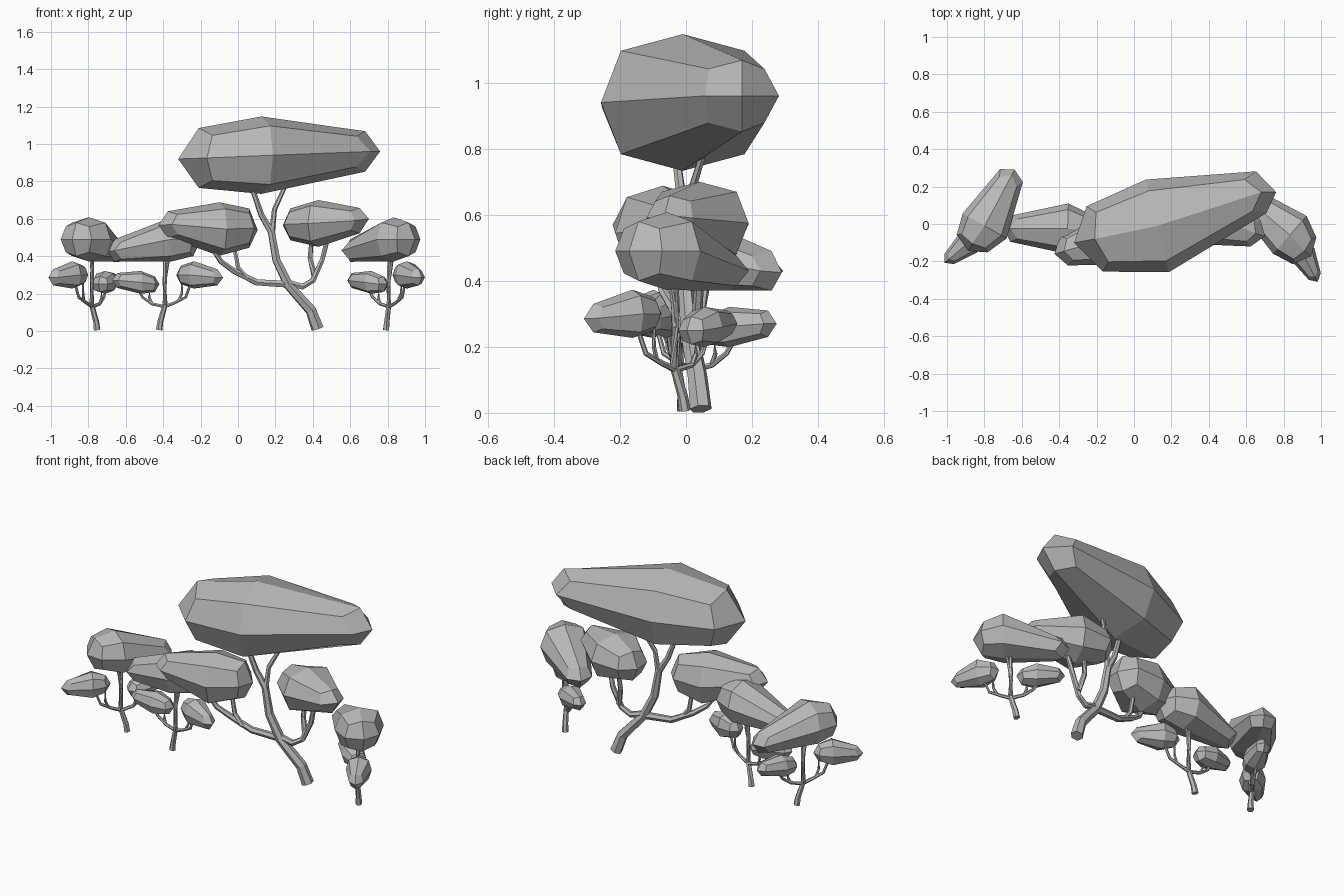
import bpy
import bmesh
from math import cos, sin, pi, radians
from mathutils import Vector, Matrix

old = bpy.data.objects.get("Cube")
if old:
    bpy.data.objects.remove(old, do_unlink=True)

grey = bpy.data.materials.new("plain_grey")
grey.use_nodes = True
grey.diffuse_color = (0.48, 0.48, 0.48, 1)
grey.node_tree.nodes["Principled BSDF"].inputs["Base Color"].default_value = grey.diffuse_color


def finish(bm, name, place):
    bmesh.ops.transform(bm, matrix=place, verts=bm.verts)
    bmesh.ops.recalc_face_normals(bm, faces=bm.faces)
    mesh = bpy.data.meshes.new(name)
    bm.to_mesh(mesh)
    bm.free()
    mesh.materials.append(grey)
    bpy.context.collection.objects.link(bpy.data.objects.new(name, mesh))


def bridge(bm, rings):
    for a, b in zip(rings, rings[1:]):
        n = len(a)
        for i in range(n):
            j = (i + 1) % n
            bm.faces.new((a[i], a[j], b[j], b[i]))


def canopy(name, start, sections, end, place):
    """Faceted leaf mass: three eight-sided rings closed by four quads at each end.
    Each section is (centre, half width, half height)."""
    bm = bmesh.new()
    start, end = Vector(start), Vector(end)
    along = end - start
    along.z = 0
    along.normalize()
    side = Vector((-along.y, along.x, 0))
    middle = Vector(sections[1][0])
    rings = []
    for centre, width, height in sections:
        ring = []
        for i in range(8):
            a = i * pi / 4
            c = Vector(centre)
            r = 1
            if i % 2:  # corners are fuller and sit slightly nearer the middle
                c += along * (middle - c).dot(along) * 0.12
                r = 1.07
            ring.append(bm.verts.new(c + side * r * width * cos(a)
                                     + Vector((0, 0, r * height * sin(a)))))
        rings.append(ring)
    bridge(bm, rings)
    for tip, ring in ((start, rings[0]), (end, rings[-1])):
        v = bm.verts.new(tip)
        for i in range(0, 8, 2):
            bm.faces.new((v, ring[i], ring[i + 1], ring[(i + 2) % 8]))
    finish(bm, name, place)


def branch(name, points, thick, thin, place, sides=6):
    """Tapered faceted tube along a path."""
    bm = bmesh.new()
    pts = [Vector(p) for p in points]
    rings = []
    for k, p in enumerate(pts):
        tangent = pts[min(k + 1, len(pts) - 1)] - pts[max(k - 1, 0)]
        turn = tangent.to_track_quat('Z', 'Y')
        r = thick + (thin - thick) * k / (len(pts) - 1)
        rings.append([bm.verts.new(p + turn @ Vector((r * cos(2 * pi * i / sides),
                                                      r * sin(2 * pi * i / sides), 0)))
                      for i in range(sides)])
    bridge(bm, rings)
    bm.faces.new(rings[0])
    bm.faces.new(rings[-1])
    finish(bm, name, place)


# Large leaning tree
here = Matrix.Identity(4)
canopy("large_top_canopy", (-0.32, -0.10, 0.92),
       [((-0.21, -0.08, 0.925), 0.18, 0.16),
        ((0.125, -0.01, 0.94), 0.255, 0.207),
        ((0.68, 0.17, 0.96), 0.115, 0.108)], (0.76, 0.17, 0.96), here)
canopy("large_right_canopy", (0.105, -0.01, 0.54),
       [((0.06, -0.02, 0.55), 0.10, 0.105),
        ((-0.1, -0.07, 0.545), 0.15, 0.143),
        ((-0.375, -0.145, 0.57), 0.08, 0.07)], (-0.425, -0.16, 0.565), here)
canopy("large_left_canopy", (0.24, 0.11, 0.565),
       [((0.28, 0.1, 0.57), 0.095, 0.085),
        ((0.43, 0.04, 0.575), 0.16, 0.125),
        ((0.65, -0.05, 0.59), 0.075, 0.068)], (0.70, -0.065, 0.60), here)
branch("large_trunk", [(0.425, 0.045, 0.012), (0.39, 0.035, 0.11), (0.27, 0.01, 0.245),
                       (0.205, 0.0, 0.38), (0.178, 0.0, 0.53), (0.125, -0.01, 0.62),
                       (0.07, -0.03, 0.78)], 0.034, 0.013, here)
branch("large_upper_fork", [(0.18, 0.0, 0.51), (0.195, 0.01, 0.65), (0.255, 0.05, 0.78)],
       0.016, 0.011, here)
branch("large_right_branch", [(0.27, 0.01, 0.25), (0.10, -0.01, 0.26), (-0.02, -0.04, 0.32),
                              (-0.09, -0.07, 0.37), (-0.15, -0.09, 0.46)], 0.021, 0.012, here)
branch("large_right_fork", [(0.05, -0.03, 0.28), (0.0, -0.03, 0.34), (-0.02, -0.03, 0.45)],
       0.015, 0.011, here)
branch("large_left_branch", [(0.26, 0.01, 0.26), (0.345, 0.02, 0.237), (0.40, 0.03, 0.27),
                             (0.45, 0.04, 0.38), (0.48, 0.03, 0.50)], 0.019, 0.013, here)
branch("large_left_fork", [(0.41, 0.04, 0.29), (0.385, 0.06, 0.39), (0.395, 0.07, 0.50)],
       0.016, 0.012, here)


# Small upright tree, repeated at three turns
def small_tree(name, x, y, turn):
    at = Matrix.Translation((x, y, 0)) @ Matrix.Rotation(radians(turn), 4, 'Z')
    canopy(name + "_top_canopy", (0.205, -0.04, 0.49),
           [((0.16, -0.04, 0.49), 0.095, 0.09),
            ((0.045, -0.025, 0.49), 0.135, 0.118),
            ((-0.26, -0.025, 0.43), 0.07, 0.06)], (-0.295, -0.025, 0.425), at)
    canopy(name + "_high_canopy", (0.07, -0.025, 0.30),
           [((0.095, -0.035, 0.30), 0.045, 0.05),
            ((0.165, -0.06, 0.30), 0.07, 0.073),
            ((0.29, -0.11, 0.287), 0.037, 0.043)], (0.32, -0.122, 0.285), at)
    canopy(name + "_low_canopy", (-0.02, 0.0, 0.25),
           [((-0.045, -0.005, 0.25), 0.045, 0.042),
            ((-0.12, -0.015, 0.26), 0.065, 0.061),
            ((-0.245, -0.03, 0.27), 0.037, 0.04)], (-0.273, -0.033, 0.27), at)
    branch(name + "_trunk", [(-0.022, -0.01, 0.006), (-0.015, -0.012, 0.05), (0.01, -0.025, 0.14),
                             (0.008, -0.025, 0.26), (0.01, -0.02, 0.42)], 0.018, 0.009, at)
    branch(name + "_high_branch", [(0.008, -0.022, 0.13), (0.06, -0.03, 0.15), (0.12, -0.045, 0.18),
                                   (0.15, -0.055, 0.26)], 0.010, 0.007, at)
    branch(name + "_high_fork", [(0.08, -0.035, 0.16), (0.10, -0.03, 0.20), (0.10, -0.03, 0.27)],
           0.008, 0.006, at)
    branch(name + "_low_branch", [(0.008, -0.022, 0.13), (-0.06, -0.015, 0.145),
                                  (-0.11, -0.015, 0.18), (-0.14, -0.02, 0.23)], 0.010, 0.007, at)
    branch(name + "_low_fork", [(-0.06, -0.015, 0.145), (-0.075, -0.01, 0.18), (-0.07, -0.01, 0.23)],
           0.008, 0.006, at)
    branch(name + "_upper_fork", [(0.008, -0.025, 0.26), (0.02, -0.02, 0.33), (0.035, -0.02, 0.41)],
           0.009, 0.007, at)


small_tree("middle_small_tree", -0.40, 0.0, 0)
small_tree("right_small_tree", -0.755, 0.018, -118)
small_tree("left_small_tree", 0.815, -0.01, -40)
